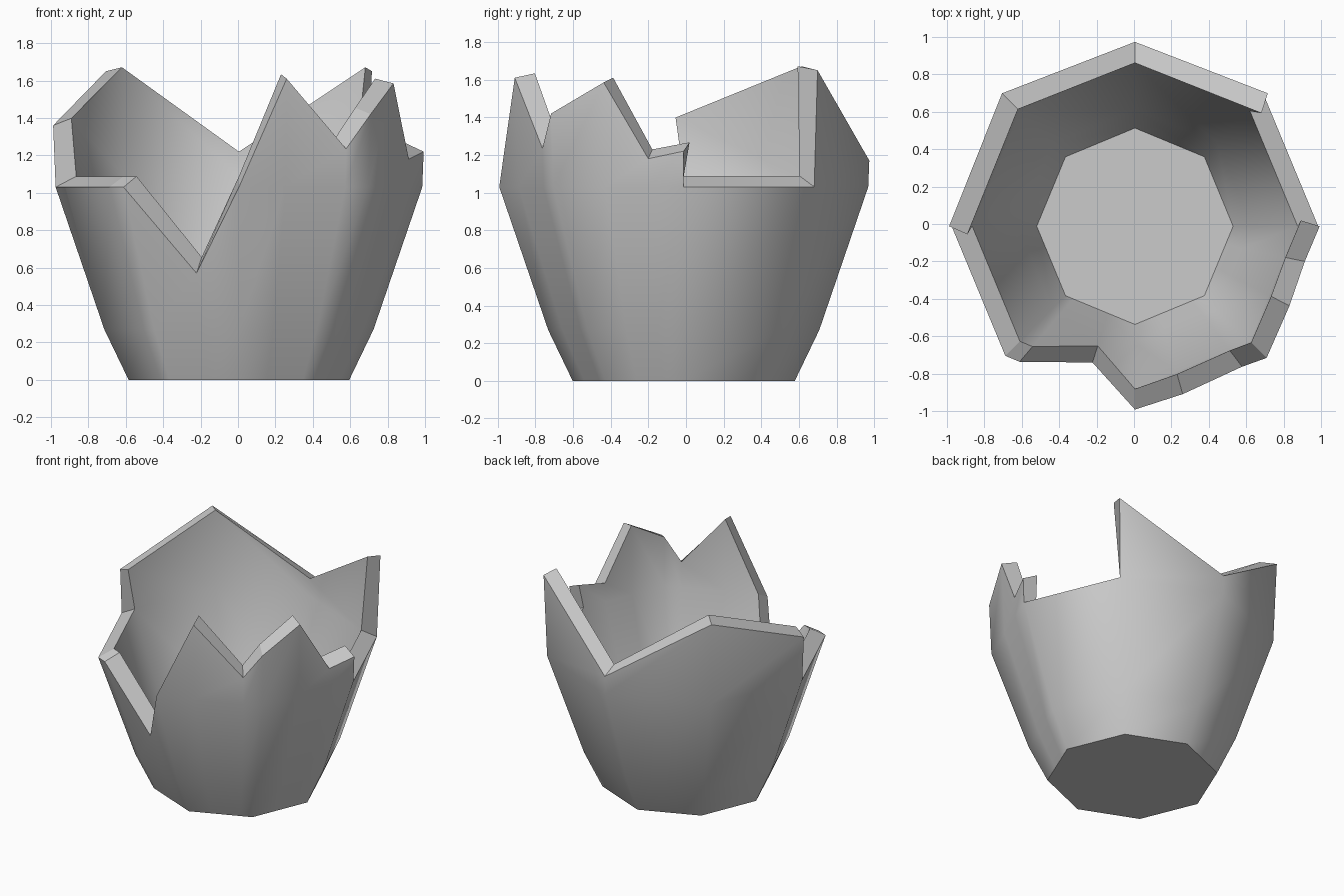
import bpy, bmesh
from math import sin, cos, pi, floor, ceil, radians
from mathutils import Vector

cube = bpy.data.objects.get("Cube")
if cube:
    bpy.data.objects.remove(cube, do_unlink=True)

SIDES = 8
CENTRE = Vector((0.005, -0.012, 0))
LEVELS = (0, 0.27, 1.03, 1.65)
OUTER = (0.59, 0.72, 0.98, 1.005)
INNER = (0.525, 0.625, 0.87, 0.885)

# Broken rim: position around the octagon (in sides), height, overshoot of inner edge
RIM = [(0, 1.22, 0.05), (0, 1.03, 0), (1, 1.03, 0), (1, 1.65, -0.08),
       (2, 1.17, 0), (3, 1.65, 0), (4, 1.36, 0.07), (4, 1.03, 0),
       (5, 1.03, 0), (5.11, 1.03, 0), (5.61, 0.57, 0), (6, 1.03, 0),
       (6.36, 1.61, 0), (6.82, 1.235, 0), (7, 1.42, 0), (7.4, 1.585, 0),
       (7.73, 1.18, 0)]


def radius(z, radii):
    for i in range(len(LEVELS) - 1):
        low, high = LEVELS[i], LEVELS[i + 1]
        if z <= high:
            return radii[i] + (radii[i + 1] - radii[i]) * (z - low) / (high - low)
    return radii[-1]


def corner(k):
    angle = 2 * pi * k / SIDES
    return Vector((cos(angle), sin(angle), 0))


def wall_point(u, z, inside, shift=0):
    k = ceil(u) - 1 if shift > 0 else floor(u)
    shift = shift if inside else 0
    spot = corner(k).lerp(corner(k + 1), u + shift - k)
    spot = CENTRE + spot * radius(z, INNER if inside else OUTER)
    # the inner skin sits higher because the cut follows the wall's slope
    spot.z = z + (0.12 - 0.06 * z if inside else 0)
    return spot


def column(bm, entry, inside):
    u, z, shift = entry
    points = [wall_point(u, min(z, level), inside) for level in LEVELS[:-1]]
    points.append(wall_point(u, z, inside, shift))
    return [bm.verts.new(p) for p in points]


bm = bmesh.new()
outer = [column(bm, e, False) for e in RIM]
inner = [column(bm, e, True) for e in RIM]

# Outer and inner skins, and the rim that joins them
for i in range(len(RIM)):
    j = (i + 1) % len(RIM)
    for skin in (outer, inner):
        for row in range(3):
            bm.faces.new((skin[i][row], skin[j][row], skin[j][row + 1], skin[i][row + 1]))
    bm.faces.new((outer[i][3], outer[j][3], inner[j][3], inner[i][3])).tag = True

# Base and inner floor
for skin in (outer, inner):
    bm.faces.new([col[0] for col in skin])

# Keep the rim, base and floor edges crisp
rim_faces = [f for f in bm.faces if f.tag]
for f in rim_faces:
    f.material_index = 1
bmesh.ops.remove_doubles(bm, verts=bm.verts, dist=0.0005)
bmesh.ops.recalc_face_normals(bm, faces=bm.faces)
for f in bm.faces:
    f.smooth = True
for e in bm.edges:
    on_rim = any(f.material_index == 1 for f in e.link_faces)
    e.smooth = not on_rim and e.calc_face_angle(0) < radians(55)
for f in bm.faces:
    f.material_index = 0

mesh = bpy.data.meshes.new("broken_shell")
bm.to_mesh(mesh)
bm.free()
shell = bpy.data.objects.new("broken_shell", mesh)
bpy.context.collection.objects.link(shell)

# Plain grey
GREY = (0.6, 0.6, 0.6, 1)
grey = bpy.data.materials.new("plain_grey")
grey.use_nodes = True
grey.diffuse_color = GREY
grey.node_tree.nodes["Principled BSDF"].inputs["Base Color"].default_value = GREY
mesh.materials.append(grey)
